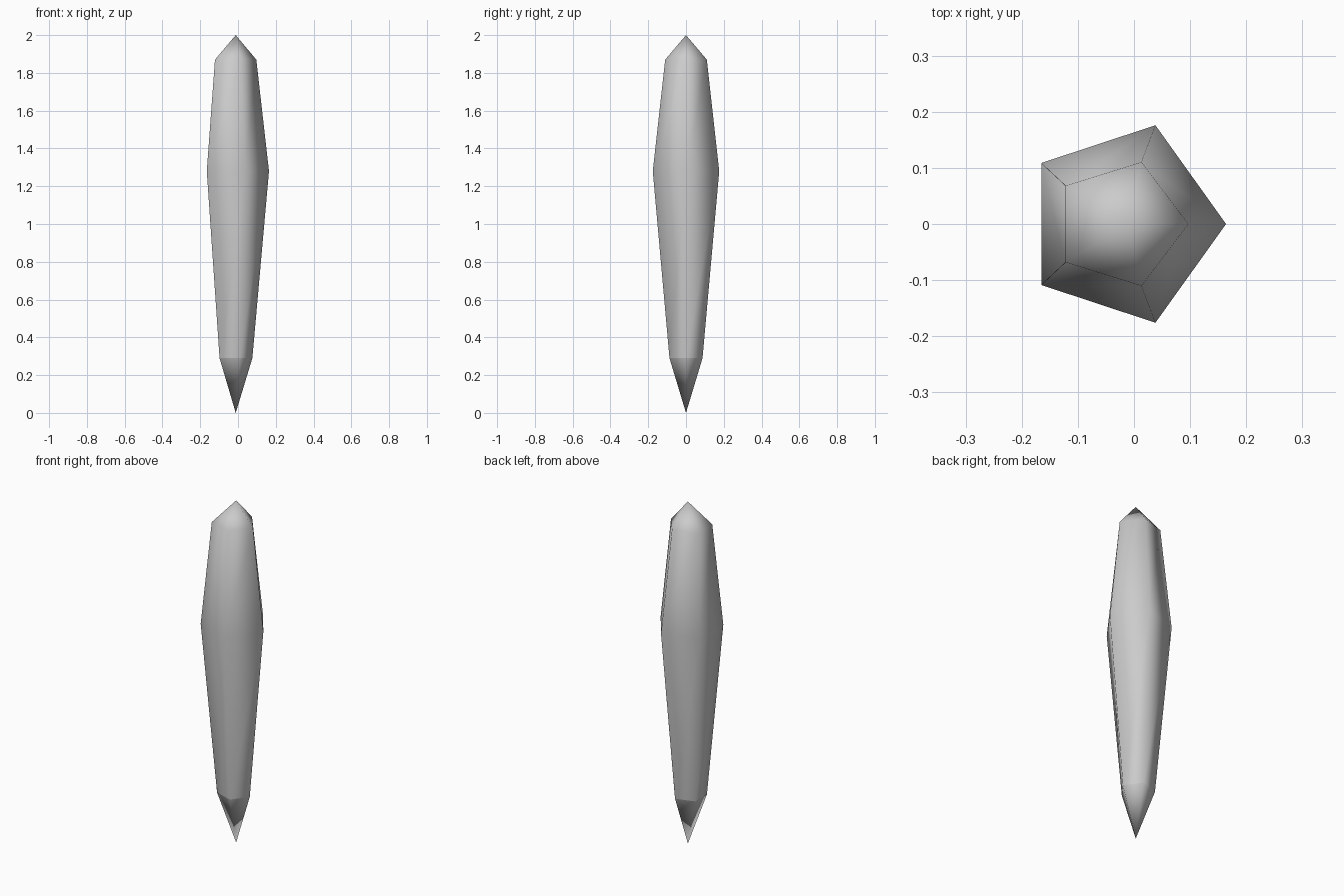
import bpy
import bmesh
import math

cube = bpy.data.objects.get("Cube")
if cube:
    bpy.data.objects.remove(cube, do_unlink=True)

# Single flat grey
grey = bpy.data.materials.new("light_grey")
grey.use_nodes = True
colour = (0.6, 0.6, 0.6, 1.0)
grey.diffuse_color = colour
grey.node_tree.nodes["Principled BSDF"].inputs["Base Color"].default_value = colour

SIDES = 5
TIP_X = -0.012
# Rings from bottom to top: height, centre x, radius along x, radius along y
RINGS = [
    (0.29, -0.020, 0.096, 0.092),
    (1.28, -0.018, 0.182, 0.185),
    (1.87, -0.024, 0.121, 0.116),
]

bm = bmesh.new()


def add_ring(z, cx, rx, ry):
    angles = [math.tau * i / SIDES for i in range(SIDES)]
    return [bm.verts.new((cx + rx * math.cos(a), ry * math.sin(a), z)) for a in angles]


# Five-sided crystal body with a point at each end
rings = [add_ring(*ring) for ring in RINGS]
bottom = bm.verts.new((TIP_X, 0, 0))
top = bm.verts.new((TIP_X, 0, 2))
for i in range(SIDES):
    j = (i + 1) % SIDES
    bm.faces.new((bottom, rings[0][j], rings[0][i]))
    for low, high in zip(rings, rings[1:]):
        bm.faces.new((low[i], low[j], high[j], high[i]))
    bm.faces.new((rings[-1][i], rings[-1][j], top))

# Smooth shading, with a crease where the lower point begins
for face in bm.faces:
    face.smooth = True
for edge in bm.edges:
    if all(v in rings[0] for v in edge.verts):
        edge.smooth = False

mesh = bpy.data.meshes.new("crystal_shard")
bm.to_mesh(mesh)
bm.free()
mesh.materials.append(grey)
shard = bpy.data.objects.new("crystal_shard", mesh)
bpy.context.collection.objects.link(shard)
